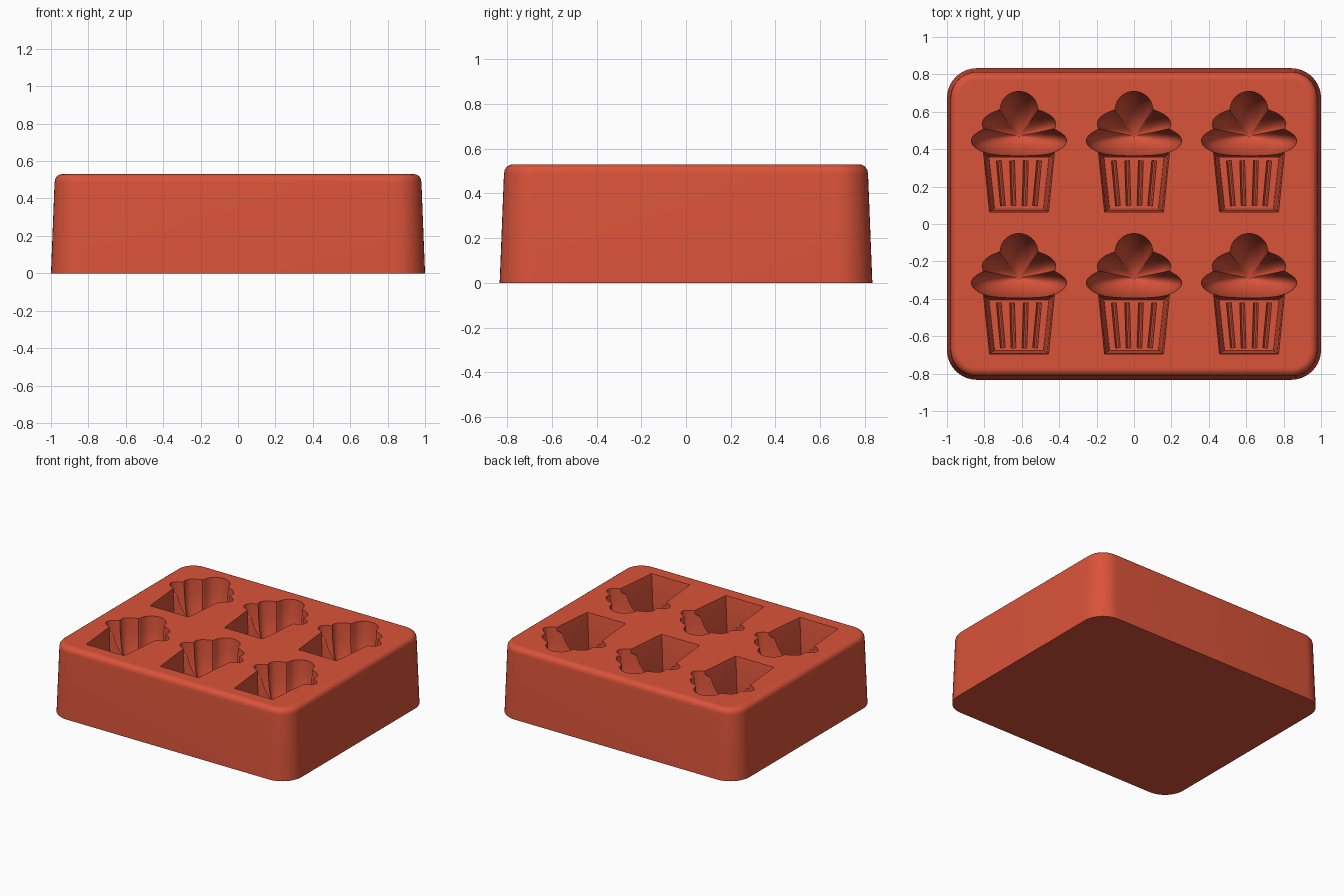
import bpy, bmesh, math
from mathutils import Vector

if "Cube" in bpy.data.objects:
    bpy.data.objects.remove(bpy.data.objects["Cube"], do_unlink=True)

TOP = 0.53

red = bpy.data.materials.new("terracotta red silicone")
red.use_nodes = True
COLOUR = (0.70, 0.087, 0.042, 1)
red.diffuse_color = COLOUR
red.node_tree.nodes["Principled BSDF"].inputs["Base Color"].default_value = COLOUR


def loft(bm, rings):
    """Closed solid through rings of equal point count, bottom to top."""
    loops = [[bm.verts.new(p) for p in ring] for ring in rings]
    n = len(loops[0])
    for low, high in zip(loops, loops[1:]):
        for i in range(n):
            j = (i + 1) % n
            bm.faces.new((low[i], low[j], high[j], high[i]))
    bm.faces.new(loops[0][::-1])
    bm.faces.new(loops[-1])


def make_object(name, bm):
    bmesh.ops.recalc_face_normals(bm, faces=bm.faces)
    mesh = bpy.data.meshes.new(name)
    bm.to_mesh(mesh)
    bm.free()
    mesh.materials.append(red)
    obj = bpy.data.objects.new(name, mesh)
    bpy.context.collection.objects.link(obj)
    return obj


def rounded_rectangle(inset, z, radius=0.16, steps=10):
    hx, hy, r = 1 - inset, 0.833 - inset, radius - inset
    points = []
    for quarter, (sx, sy) in enumerate(((1, 1), (-1, 1), (-1, -1), (1, -1))):
        for k in range(steps + 1):
            a = (quarter + k / steps) * math.pi / 2
            points.append((sx * (hx - r) + r * math.cos(a),
                           sy * (hy - r) + r * math.sin(a), z))
    return points


# Block: slightly tapered sides and a rounded top edge
EDGE = 0.04
rings = [rounded_rectangle(0, 0), rounded_rectangle(0.019, TOP - EDGE - 0.01)]
for k in range(7):
    a = k / 6 * math.pi / 2
    rings.append(rounded_rectangle(0.02 + EDGE * (1 - math.cos(a)),
                                   TOP - EDGE + EDGE * math.sin(a)))
rings.append(rounded_rectangle(0.068, TOP))
bm = bmesh.new()
loft(bm, rings)
block = make_object("mould_block", bm)

# Frosting outline: outer edge of three stacked ellipses (centre y, half width, half height)
TIERS = ((0.062, 0.255, 0.09), (0.15, 0.197, 0.09), (0.23, 0.10, 0.096))
PEAK_Y = 0.088


def frosting_radius(angle):
    dx, dy = math.cos(angle), math.sin(angle)
    best = 0
    for cy, a, b in TIERS:
        oy = PEAK_Y - cy
        qa = (dx / a) ** 2 + (dy / b) ** 2
        qb = oy * dy / b ** 2
        disc = qb * qb - qa * ((oy / b) ** 2 - 1)
        if disc >= 0:
            best = max(best, (math.sqrt(disc) - qb) / qa)
    return best


def frosting_ring(cx, cy, scale, depth, count=96):
    ring = []
    for k in range(count):
        a = 2 * math.pi * k / count
        r = frosting_radius(a) * scale
        ring.append((cx + r * math.cos(a), cy + PEAK_Y + r * math.sin(a), TOP - depth))
    return ring


def cup_ring(cx, cy, low, high, bottom, top, depth):
    corners = ((-low, bottom), (low, bottom), (high, top), (-high, top))
    return [(cx + x, cy + y, TOP - depth) for x, y in corners]


def add_pleat(bm, cx, cy, x):
    """Narrow pleat groove lying along the cup floor."""
    start = Vector((cx + x * 0.86, cy - 0.285, TOP - 0.36))
    end = Vector((cx + x * 1.08, cy - 0.045, TOP - 0.36))
    along = (end - start).normalized()
    side = along.cross(Vector((0, 0, 1)))
    rings = []
    for p in (start, end):
        rings.append([p + side * 0.013 * math.cos(t) + Vector((0, 0, 0.03 * math.sin(t)))
                      for t in (2 * math.pi * k / 10 for k in range(10))])
    loft(bm, rings)


# Cavities: six cakes with a lobed bowl and a pleated, tapered cup
FROSTING_PROFILE = ((0.04, 0.45), (0.3, 0.425), (0.58, 0.365), (0.8, 0.285),
                    (0.92, 0.2), (0.975, 0.1), (1, 0), (1, -0.1))
bm = bmesh.new()
for cx in (-0.615, 0, 0.615):
    for cy in (-0.377, 0.383):
        loft(bm, [frosting_ring(cx, cy, s, d) for s, d in FROSTING_PROFILE])
        loft(bm, [cup_ring(cx, cy, 0.13, 0.16, -0.30, -0.028, 0.36),
                  cup_ring(cx, cy, 0.15, 0.182, -0.312, -0.01, 0.04),
                  cup_ring(cx, cy, 0.158, 0.192, -0.319, 0.02, 0),
                  cup_ring(cx, cy, 0.158, 0.192, -0.319, 0.02, -0.1)])
        for x in (-0.1, -0.034, 0.034, 0.1):
            add_pleat(bm, cx, cy, x)
cutter = make_object("cavity_cutter", bm)
cutter.hide_render = True

# Carve the cavities, then keep only the finished block
cut = block.modifiers.new("cavities", "BOOLEAN")
cut.operation = "DIFFERENCE"
cut.solver = "EXACT"
cut.use_self = True
cut.object = cutter
bpy.context.view_layer.update()
graph = bpy.context.evaluated_depsgraph_get()
carved = bpy.data.meshes.new_from_object(block.evaluated_get(graph))
block.modifiers.clear()
block.data = carved
bpy.data.objects.remove(cutter, do_unlink=True)

bpy.ops.object.select_all(action="DESELECT")
block.select_set(True)
bpy.context.view_layer.objects.active = block
bpy.ops.object.shade_smooth_by_angle(angle=math.radians(32))
